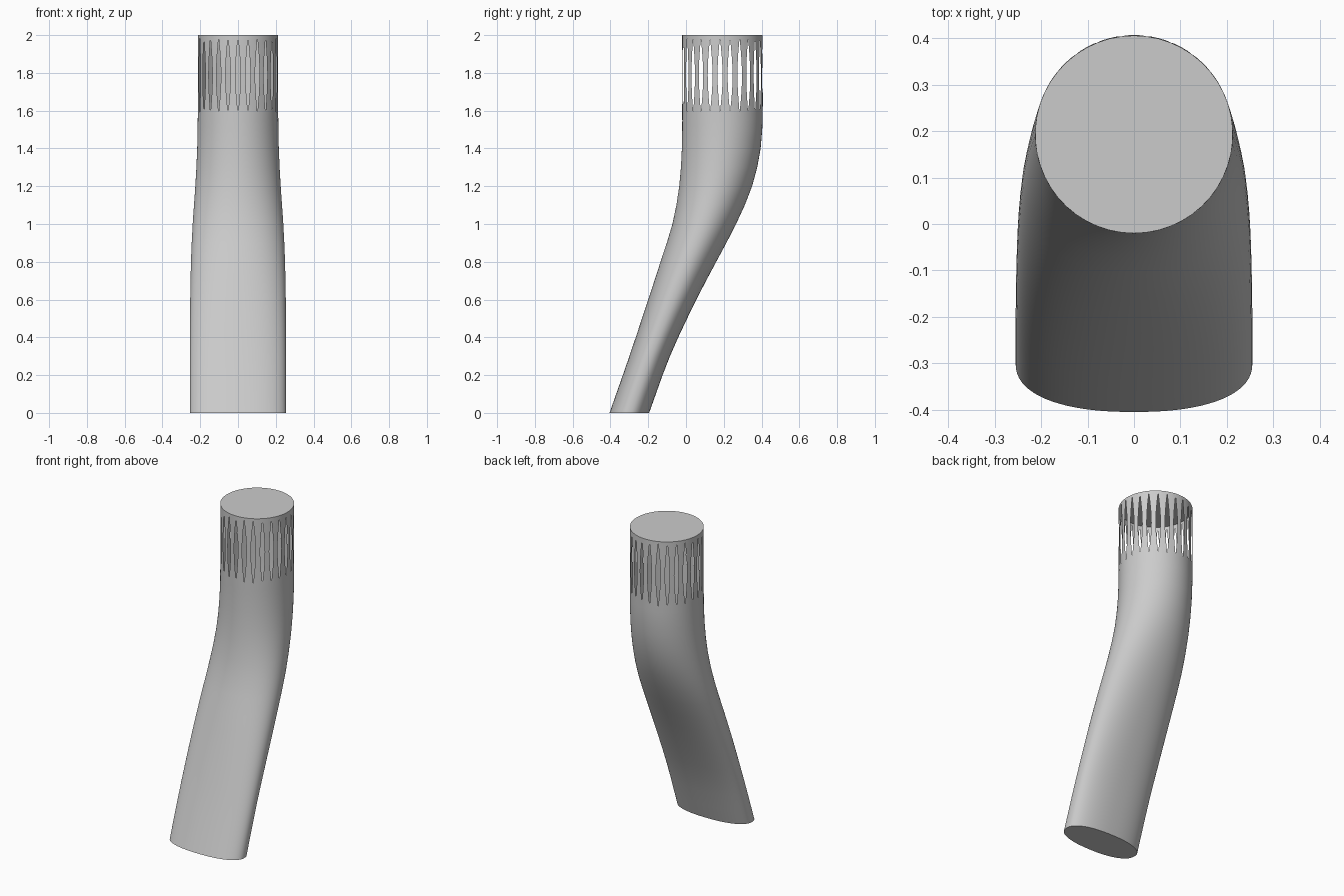
import bpy
import bmesh
from math import sin, cos, pi, copysign, radians
from mathutils import Vector

cube = bpy.data.objects.get("Cube")
if cube:
    bpy.data.objects.remove(cube, do_unlink=True)

grey = bpy.data.materials.new("plain grey")
grey.use_nodes = True
colour = (0.6, 0.6, 0.6, 1)
grey.diffuse_color = colour
grey.node_tree.nodes["Principled BSDF"].inputs["Base Color"].default_value = colour

SLOTS = 25
PITCH = 2 * pi / SLOTS
SLOT_LOW, SLOT_HIGH = 1.59, 1.985

# Side profile: height, front edge, back edge, half width, roundness exponent
PROFILE = [
    (0.0, -0.405, -0.195, 0.255, 2.3),
    (0.3, -0.300, -0.085, 0.255, 2.25),
    (0.6, -0.200, 0.055, 0.253, 2.2),
    (0.8, -0.135, 0.160, 0.249, 2.1),
    (1.0, -0.072, 0.265, 0.240, 2.05),
    (1.2, -0.036, 0.350, 0.226, 2.0),
    (1.4, -0.022, 0.395, 0.216, 2.0),
    (1.6, -0.020, 0.406, 0.213, 2.0),
    (2.0, -0.020, 0.406, 0.213, 2.0),
]


def section(z):
    """Smoothly interpolated profile row at height z."""
    last = len(PROFILE) - 1
    i = max(k for k in range(last) if PROFILE[k][0] <= z)
    a, b = PROFILE[i], PROFILE[i + 1]
    before, after = PROFILE[max(i - 1, 0)], PROFILE[min(i + 2, last)]
    h = b[0] - a[0]
    t = (z - a[0]) / h
    row = []
    for k in range(1, 5):
        m0 = (b[k] - before[k]) / (b[0] - before[0]) * h
        m1 = (after[k] - a[k]) / (after[0] - a[0]) * h
        row.append((2*t**3 - 3*t**2 + 1) * a[k] + (t**3 - 2*t**2 + t) * m0
                   + (3*t**2 - 2*t**3) * b[k] + (t**3 - t**2) * m1)
    return row


def point(angle, z):
    front, back, half, power = section(z)
    c, s = cos(angle), sin(angle)
    x = copysign(abs(c) ** (2 / power), c) * half
    y = copysign(abs(s) ** (2 / power), s) * (back - front) / 2
    return Vector((x, y + (front + back) / 2, z))


def slot_half_angle(z):
    """Lens-shaped slots that close to a point at both ends."""
    if z < SLOT_LOW - 0.03:
        return PITCH / 6
    t = (z - SLOT_LOW) / (SLOT_HIGH - SLOT_LOW)
    return PITCH / 4 * sin(pi * t) if 0 < t < 1 else 0


# Lofted tube with a slotted upper band
STEPS = 10
heights = [i * 0.1 for i in range(16)] + [1.55]
heights += [SLOT_LOW + (SLOT_HIGH - SLOT_LOW) * i / STEPS for i in range(STEPS + 1)]
heights.append(2.0)

bm = bmesh.new()
rings = []
for z in heights:
    w = slot_half_angle(z)
    ring = []
    for i in range(SLOTS):
        middle = -pi / 2 + i * PITCH
        for offset in (-w, w, PITCH / 2):
            ring.append(bm.verts.new(point(middle + offset, z)))
    rings.append(ring)

count = len(rings[0])
for z, low, high in zip(heights, rings, rings[1:]):
    for j in range(count):
        in_slot = j % 3 == 0 and SLOT_LOW - 0.001 < z < SLOT_HIGH - 0.001
        if not in_slot:
            k = (j + 1) % count
            bm.faces.new((low[j], low[k], high[k], high[j]))

# Closed ends
bm.faces.new(list(reversed(rings[0])))
bm.faces.new(rings[-1])
bmesh.ops.remove_doubles(bm, verts=bm.verts, dist=0.0001)

mesh = bpy.data.meshes.new("slotted_tube")
bm.to_mesh(mesh)
bm.free()
mesh.materials.append(grey)
tube = bpy.data.objects.new("slotted_tube", mesh)
bpy.context.collection.objects.link(tube)

bpy.ops.object.select_all(action="DESELECT")
tube.select_set(True)
bpy.context.view_layer.objects.active = tube
bpy.ops.object.shade_smooth_by_angle(angle=radians(35))
